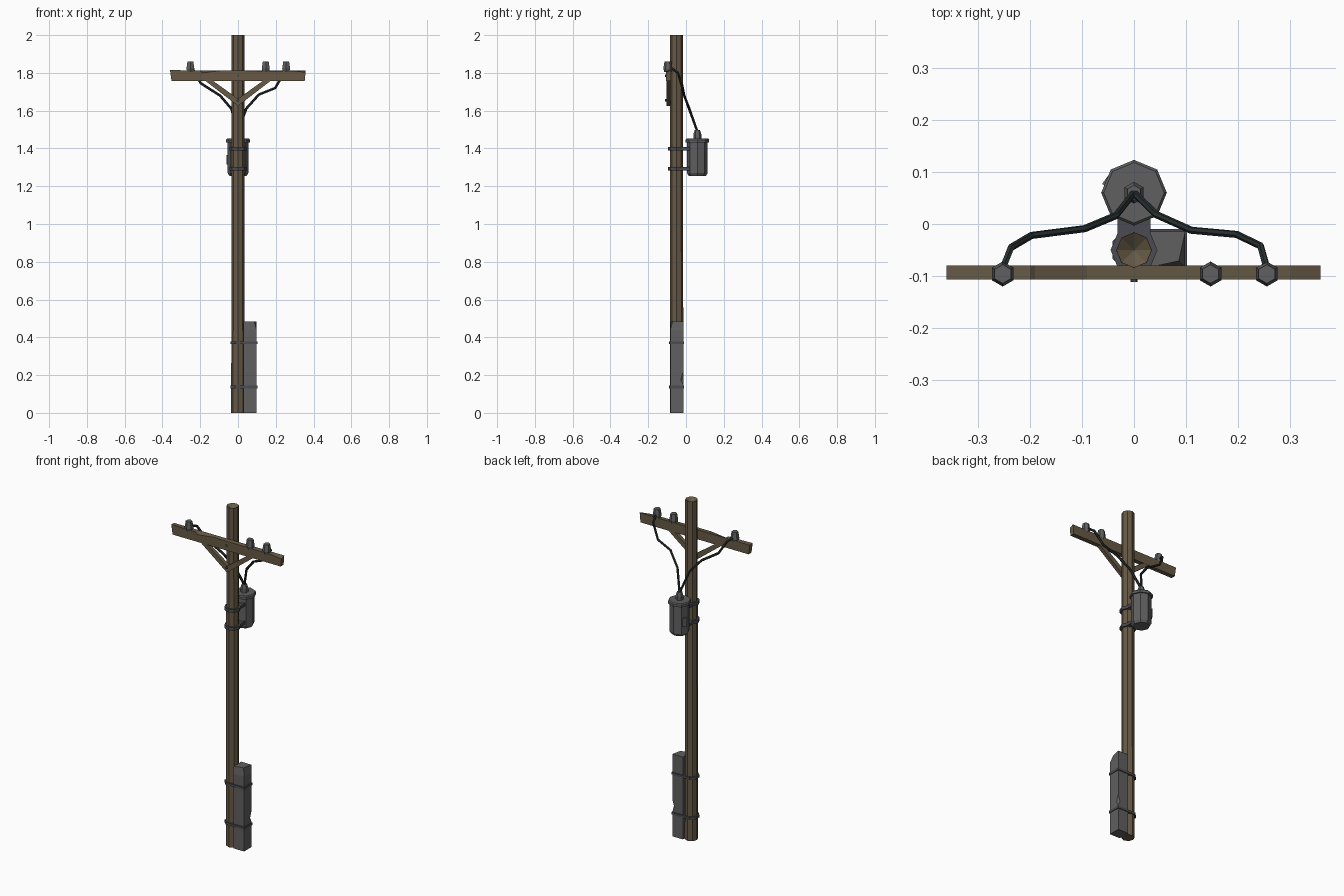
import bpy, bmesh, math
from mathutils import Vector

if "Cube" in bpy.data.objects:
    bpy.data.objects.remove(bpy.data.objects["Cube"])


def mat(name, c):
    m = bpy.data.materials.new(name)
    m.diffuse_color = (*c, 1)
    m.use_nodes = True
    m.node_tree.nodes["Principled BSDF"].inputs["Base Color"].default_value = m.diffuse_color
    return m


WOOD = mat("weathered wood", (0.135, 0.102, 0.060))
METAL = mat("grey metal", (0.115, 0.115, 0.118))
STRAP = mat("dark steel", (0.070, 0.072, 0.085))
WIRE = mat("black cable", (0.020, 0.030, 0.028))


def finish(bm, name, m):
    bmesh.ops.recalc_face_normals(bm, faces=bm.faces)
    me = bpy.data.meshes.new(name)
    bm.to_mesh(me)
    bm.free()
    me.materials.append(m)
    ob = bpy.data.objects.new(name, me)
    bpy.context.collection.objects.link(ob)
    return ob


def loft(name, rings, m, tip=None):
    """Skin a list of equal-length rings; tip is an optional apex for the last cap."""
    bm = bmesh.new()
    vs = [[bm.verts.new(p) for p in r] for r in rings]
    n = len(rings[0])
    for a, b in zip(vs, vs[1:]):
        for i in range(n):
            j = (i + 1) % n
            bm.faces.new((a[i], a[j], b[j], b[i]))
    bm.faces.new(vs[0])
    if tip:
        t = bm.verts.new(tip)
        for i in range(n):
            bm.faces.new((vs[-1][i], vs[-1][(i + 1) % n], t))
    else:
        bm.faces.new(vs[-1])
    return finish(bm, name, m)


def ring(x, y, z, r, n, turn=0.0):
    return [(x + r * math.cos(turn + 2 * math.pi * i / n),
             y + r * math.sin(turn + 2 * math.pi * i / n), z) for i in range(n)]


def turned(name, x, y, profile, n, m, turn=0.0, tip=None):
    return loft(name, [ring(x, y, z, r, n, turn) for r, z in profile], m, tip)


def plate(name, outline, z0, z1, m):
    return loft(name, [[(x, y, z) for x, y in outline] for z in (z0, z1)], m)


def rect(x0, x1, y0, y1):
    return [(x0, y0), (x1, y0), (x1, y1), (x0, y1)]


def tube(name, pts, r, n, m):
    pts = [Vector(p) for p in pts]
    rings = []
    for i, p in enumerate(pts):
        d = (pts[min(i + 1, len(pts) - 1)] - pts[max(i - 1, 0)]).normalized()
        u = d.cross(Vector((0, 1, 0.3))).normalized()
        v = d.cross(u)
        rings.append([p + r * (math.cos(a) * u + math.sin(a) * v)
                      for a in (2 * math.pi * k / n for k in range(n))])
    return loft(name, rings, m)


PY = -0.05   # pole axis
TY = 0.06    # transformer axis

# Pole with a hollowed top
turned("pole", 0, PY, [(0.036, 0), (0.035, 1.0), (0.034, 2.0)], 8, WOOD, tip=(0, PY, 1.975))

# Crossarm: x, top-front z, front y, bottom z (worn along the front edge)
arm = []
for x0, x1, zt, yf, zb in [(-0.352, -0.36, 1.815, -0.107, 1.757), (-0.2, -0.2, 1.812, -0.107, 1.757),
                           (-0.19, -0.19, 1.800, -0.107, 1.757), (-0.09, -0.09, 1.812, -0.107, 1.757),
                           (0.3, 0.3, 1.81, -0.107, 1.757), (0.353, 0.358, 1.803, -0.107, 1.757)]:
    arm.append([(x0, yf, zb), (x0, -0.08, zb), (x1, -0.08, 1.813), (x1, yf, zt)])
loft("crossarm", arm, WOOD)

# Diagonal braces
for s, side in ((-1, "left"), (1, "right")):
    prof = [(0, 1.625), (0, 1.663), (s * 0.142, 1.765), (s * 0.182, 1.765)]
    loft("brace_" + side, [[(x, y, z) for x, z in prof] for y in (-0.103, -0.081)], WOOD)

# Crossarm bolts
for z in (1.785, 1.655):
    loft("bolt", [[(0.007 * math.cos(k * math.pi / 3), y, z + 0.007 * math.sin(k * math.pi / 3))
                   for k in range(6)] for y in (-0.111, -0.08)], STRAP)

# Insulators
for x in (-0.252, 0.147, 0.255):
    turned("insulator", x, -0.096, [(0.019, 1.805), (0.024, 1.822), (0.018, 1.860)],
           6, METAL, math.pi / 6)

# Transformer can, lid, bushing and side box
turned("transformer_can", 0, TY, [(0.046, 1.255), (0.055, 1.27), (0.055, 1.435)], 8, METAL)
turned("transformer_lid", 0, TY, [(0.063, 1.432), (0.063, 1.446), (0.058, 1.452)], 8, METAL)
turned("transformer_bushing", 0, TY, [(0.021, 1.45), (0.021, 1.475), (0.014, 1.498)],
       6, METAL, math.pi / 6)
plate("side_box", [(-0.046, 0.098), (-0.061, 0.077), (-0.045, 0.065), (-0.03, 0.09)],
      1.315, 1.365, METAL)

# Transformer collars and brackets
for z in (1.292, 1.398):
    turned("pole_collar", 0, PY, [(0.045, z - 0.009), (0.045, z + 0.009)], 8, STRAP)
    plate("bracket_arm", rect(-0.032, 0.032, -0.02, 0.02), z - 0.009, z + 0.009, STRAP)

# Cable guard box at the foot, with worn outer corners
guard = []
for z, dx, dy in [(0, 0, 0), (0.15, 0, 0), (0.175, 0, 0.012), (0.215, 0, 0), (0.36, 0, 0),
                  (0.44, 0, 0), (0.485, 0.012, 0)]:
    guard.append([(0.03, -0.083, z), (0.098 - dx, -0.083 + dx, z), (0.098, -0.016 - dy, z),
                  (0.098 - dy, -0.014, z), (0.03, -0.014, z)])
loft("cable_guard", guard, METAL)

# Guard straps
for z in (0.137, 0.372):
    plate("guard_strap", [(-0.041, -0.067), (-0.017, -0.090), (0.102, -0.088), (0.102, -0.010),
                          (-0.017, -0.010), (-0.041, -0.033)], z - 0.007, z + 0.007, STRAP)

# Cables from the outer insulators to the bushing
tube("cable_left", [(-0.252, -0.085, 1.83), (-0.236, -0.045, 1.815), (-0.197, -0.022, 1.745),
                    (-0.095, -0.009, 1.68), (-0.035, 0.016, 1.61), (0, TY, 1.49)], 0.007, 6, WIRE)
tube("cable_right", [(0.255, -0.085, 1.83), (0.243, -0.042, 1.80), (0.197, -0.020, 1.72),
                     (0.11, -0.012, 1.685), (0.043, 0.018, 1.61), (0, TY, 1.49)], 0.007, 6, WIRE)
